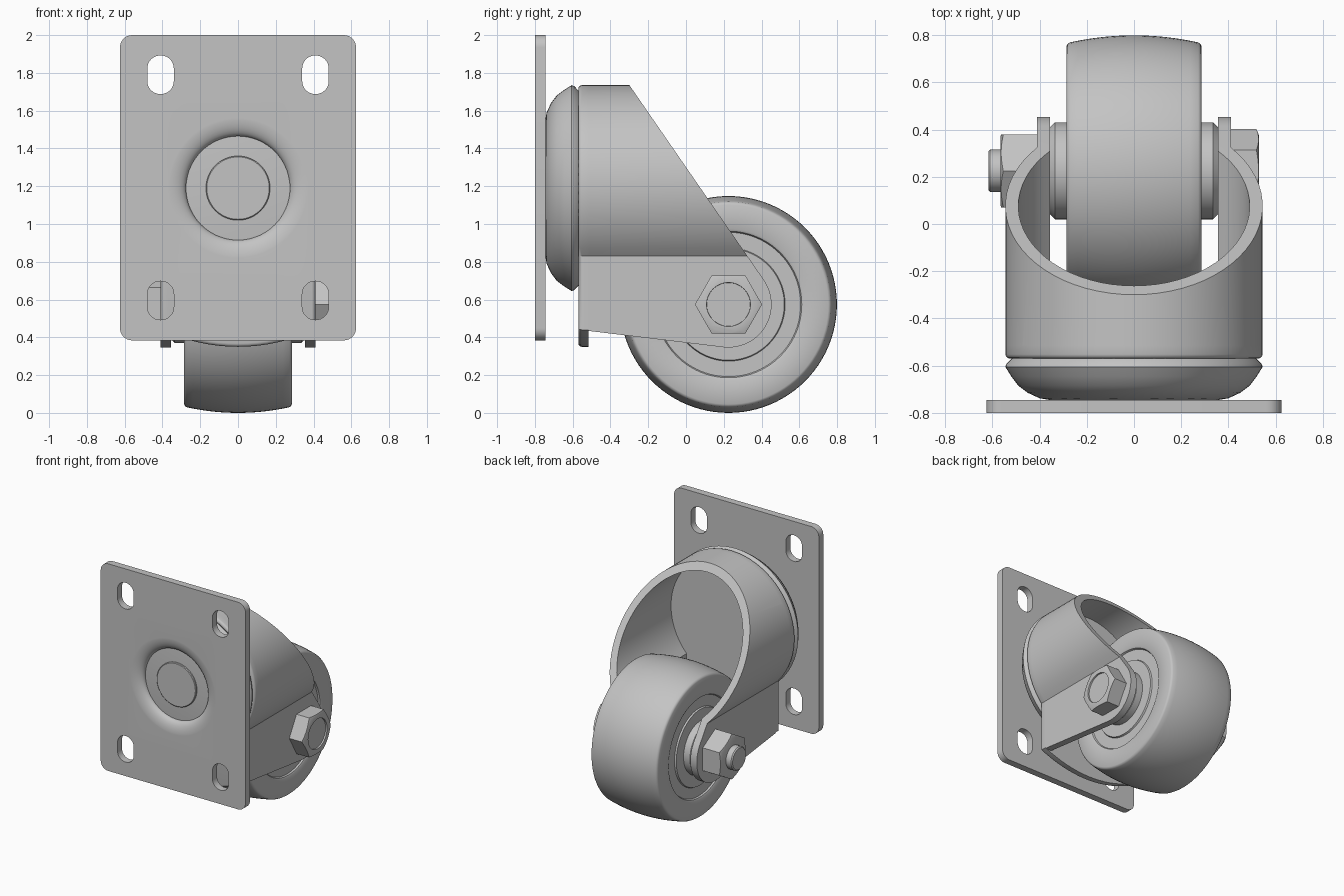
import bpy, bmesh, math
from mathutils import Matrix, Vector

cube = bpy.data.objects.get("Cube")
if cube:
    bpy.data.objects.remove(cube, do_unlink=True)

steel = bpy.data.materials.new("grey steel")
steel.use_nodes = True
GREY = (0.55, 0.55, 0.55, 1)
steel.diffuse_color = GREY
steel.node_tree.nodes["Principled BSDF"].inputs["Base Color"].default_value = GREY

SWIVEL = Vector((0, 0, 1.19))        # swivel axis, along y
AXLE = Vector((0, 0.225, 0.574))     # wheel axis, along x
TO_Y = Matrix.Rotation(-math.pi / 2, 4, 'X')
TO_X = Matrix.Rotation(math.pi / 2, 4, 'Y')


def finish(name, bm):
    bmesh.ops.recalc_face_normals(bm, faces=bm.faces)
    mesh = bpy.data.meshes.new(name)
    bm.to_mesh(mesh)
    bm.free()
    mesh.materials.append(steel)
    obj = bpy.data.objects.new(name, mesh)
    bpy.context.collection.objects.link(obj)
    return obj


def revolve(name, profile, centre, turn, steps=72):
    """Spin (radius, along) points around an axis."""
    bm = bmesh.new()
    vs = [bm.verts.new((r, 0, a)) for r, a in profile]
    edges = [bm.edges.new(p) for p in zip(vs, vs[1:])]
    bmesh.ops.spin(bm, geom=vs + edges, cent=(0, 0, 0), axis=(0, 0, 1),
                   angle=2 * math.pi, steps=steps, use_duplicate=False)
    bmesh.ops.remove_doubles(bm, verts=bm.verts, dist=1e-4)
    bm.transform(Matrix.Translation(centre) @ turn)
    return finish(name, bm)


def extrude(name, outline, offset, bevel=0):
    """Extrude a closed 3D outline, optionally rounding its starting rim."""
    bm = bmesh.new()
    face = bm.faces.new([bm.verts.new(p) for p in outline])
    rim = list(face.edges)
    out = bmesh.ops.extrude_face_region(bm, geom=[face], use_keep_orig=True)
    moved = [g for g in out["geom"] if isinstance(g, bmesh.types.BMVert)]
    bmesh.ops.translate(bm, verts=moved, vec=offset)
    bmesh.ops.recalc_face_normals(bm, faces=bm.faces)
    if bevel:
        bmesh.ops.bevel(bm, geom=rim, offset=bevel, segments=3,
                        profile=0.5, affect='EDGES')
    return finish(name, bm)


def combine(obj, other, operation):
    mod = obj.modifiers.new("cut", 'BOOLEAN')
    mod.operation, mod.object, mod.solver = operation, other, 'EXACT'
    graph = bpy.context.evaluated_depsgraph_get()
    mesh = bpy.data.meshes.new_from_object(obj.evaluated_get(graph))
    obj.modifiers.clear()
    obj.data = mesh
    bpy.data.objects.remove(other, do_unlink=True)


def smooth(obj, angle=32):
    bpy.ops.object.select_all(action='DESELECT')
    obj.select_set(True)
    bpy.context.view_layer.objects.active = obj
    bpy.ops.object.shade_smooth_by_angle(angle=math.radians(angle))


def rounded(cx, cz, w, h, r, y, n=8):
    """Rounded rectangle outline in the xz plane."""
    pts = []
    for q, (sx, sz) in enumerate([(1, 1), (-1, 1), (-1, -1), (1, -1)]):
        for i in range(n + 1):
            a = (q + i / n) * math.pi / 2
            pts.append((cx + sx * (w - r) + r * math.cos(a), y,
                        cz + sz * (h - r) + r * math.sin(a)))
    return pts


# Mounting plate with four slots and a rounded centre hole
plate = extrude("mounting_plate", rounded(0, 1.192, 0.625, 0.808, 0.065, -0.8),
                (0, 0.055, 0))
for x in (-0.41, 0.41):
    for z in (0.595, 1.79):
        slot = extrude("slot", rounded(x, z, 0.07, 0.102, 0.068, -0.9), (0, 0.3, 0))
        combine(plate, slot, 'DIFFERENCE')
lip = [(0.275 + 0.105 * (1 - math.sin(t * math.pi / 16)),
        -0.8005 + 0.05 * (1 - math.cos(t * math.pi / 16))) for t in range(9)]
hole = revolve("hole", [(0, -0.9), (0.38, -0.9)] + lip + [(0.275, -0.7), (0, -0.7)],
               SWIVEL, TO_Y)
combine(plate, hole, 'DIFFERENCE')
smooth(plate)

# Swivel bearing race and kingpin
smooth(revolve("bearing_race", [
    (0, -0.748), (0.34, -0.748), (0.40, -0.738), (0.45, -0.715), (0.49, -0.685),
    (0.52, -0.645), (0.545, -0.605), (0.54, -0.592), (0.515, -0.568), (0, -0.568)],
    SWIVEL, TO_Y))
smooth(revolve("kingpin_head", [(0, -0.762), (0.165, -0.762), (0.17, -0.758),
                                (0.17, -0.73), (0, -0.73)], SWIVEL, TO_Y))


# Fork: a horseshoe section, trimmed to the side outline
def horseshoe(radius, half, low, y, n=48):
    end = math.acos(half / radius)
    arc = [-end + i / n * (math.pi + 2 * end) for i in range(n + 1)]
    pts = [(radius * math.cos(a), y, SWIVEL.z + radius * math.sin(a)) for a in arc]
    return [(half, y, low)] + pts + [(-half, y, low)]


BACK = -0.515
fork = extrude("fork", horseshoe(0.545, 0.41, 0.2, BACK)
               + horseshoe(0.49, 0.355, 0.2, BACK)[::-1], (0, 1.2, 0))
side = [(BACK, 0.434), (BACK, 1.89), (-0.37, 1.89), (-0.368, 1.835)]
side = [(BACK, 0.434), (BACK, 1.834), (-0.368, 1.834)]
for i in range(64):
    a = i * math.pi / 32
    side.append((AXLE.y + 0.228 * math.cos(a), AXLE.z + 0.228 * math.sin(a)))
bm = bmesh.new()
for x in (-1, 1):
    for y, z in side:
        bm.verts.new((x, y, z))
hull = bmesh.ops.convex_hull(bm, input=bm.verts)
loose = [g for g in hull["geom_interior"] if isinstance(g, bmesh.types.BMVert)]
bmesh.ops.delete(bm, geom=loose, context='VERTS')
bmesh.ops.dissolve_limit(bm, angle_limit=0.002, verts=bm.verts, edges=bm.edges)
combine(fork, finish("side_trim", bm), 'INTERSECT')

# Fork base, with a bowed lower edge
base_line = horseshoe(0.545, 0.41, 0.44, -0.57)
for i in range(1, 16):
    x = -0.41 + 0.82 * i / 16
    base_line.append((x, -0.57, 0.35 + 0.09 * (x / 0.41) ** 2))
base = extrude("fork_base", base_line, (0, 0.055, 0), bevel=0.018)
smooth(fork)
smooth(base)

# Wheel with crowned tread and grooved side faces
crown = [(0.574 - 0.03 * (i / 8) ** 2, 0.272 * i / 8) for i in range(9)]
half = crown + [(0.538, 0.281), (0.528, 0.286), (0.40, 0.286), (0.388, 0.28),
                (0.382, 0.268), (0.30, 0.268), (0.295, 0.28), (0.205, 0.28),
                (0.205, 0.335), (0.185, 0.355), (0, 0.355)]
mirrored = [(r, -a) for r, a in half[:0:-1]]
smooth(revolve("wheel", mirrored + half, AXLE, TO_X, 96))


# Axle hardware: hexagons with chamfered corners
def hexagon(name, x0, x1, spin, chamfer_at):
    pts = []
    for i in range(6):
        a = spin + i * math.pi / 3
        pts.append((x0, AXLE.y + 0.178 * math.cos(a), AXLE.z + 0.178 * math.sin(a)))
    obj = extrude(name, pts, (x1 - x0, 0, 0))
    d = math.copysign(0.02, x1)
    c = revolve("chamfer", [(0, x0 - d), (0.25, x0 - d), (0.25, chamfer_at - 2 * d),
                            (0.148, x1), (0.148, x1 + d), (0, x1 + d)], AXLE, TO_X)
    combine(obj, c, 'INTERSECT')
    return obj


head = hexagon("bolt_head", 0.408, 0.53, 0, 0.53)
dish = revolve("dish", [(0, 0.518), (0.115, 0.518), (0.122, 0.6), (0, 0.6)], AXLE, TO_X)
combine(head, dish, 'DIFFERENCE')
smooth(head, 25)
smooth(hexagon("lock_nut", -0.408, -0.565, math.pi / 6, -0.565), 25)
smooth(revolve("axle", [(0, -0.617), (0.082, -0.617), (0.09, -0.609), (0.09, 0.5),
                        (0, 0.5)], AXLE, TO_X, 48))
